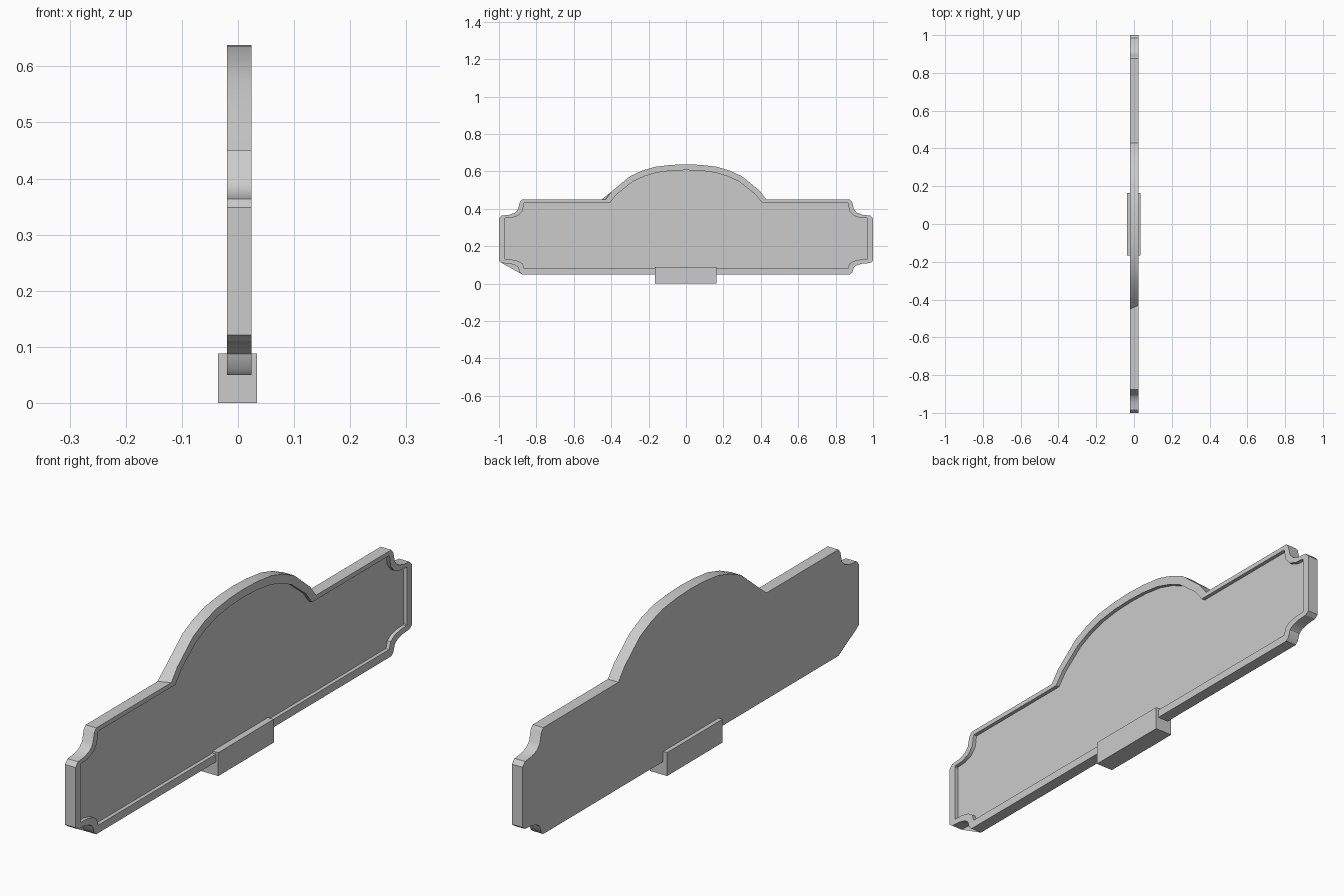
import bpy
import bmesh

if "Cube" in bpy.data.objects:
    bpy.data.objects.remove(bpy.data.objects["Cube"])

FRONT_X, PANEL_X, BACK_X = 0.024, 0.010, -0.020

# Right half of the top scalloped corner and of the arch, as (y, z)
outer_notch = [(1, .348), (.985, .364), (.945, .368), (.915, .379),
               (.898, .397), (.889, .435), (.877, .45)]
inner_notch = [(.97, .346), (.967, .35), (.93, .352), (.895, .365),
               (.873, .39), (.866, .43), (.864, .433)]
outer_arch = [(.43, .45), (.395, .495), (.30, .574), (.235, .604),
              (.165, .625), (.08, .635), (0, .638)]
inner_arch = [(.406, .433), (.37, .478), (.285, .545), (.225, .573),
              (.16, .593), (.08, .604), (0, .607)]


def outline(notch, arch, bottom, squash):
    """Closed loop: bottom corner, top corner, arch, then the mirrored half."""
    top = notch[-1][1]
    low = [(y, bottom + (top - z) * squash) for y, z in reversed(notch)]
    half = low + notch + arch
    return half + [(-y, z) for y, z in reversed(half[:-1])]


def finish(bm, name, smooth=False):
    bmesh.ops.recalc_face_normals(bm, faces=bm.faces)
    mesh = bpy.data.meshes.new(name)
    bm.to_mesh(mesh)
    bm.free()
    obj = bpy.data.objects.new(name, mesh)
    bpy.context.collection.objects.link(obj)
    if smooth:
        bpy.ops.object.select_all(action='DESELECT')
        obj.select_set(True)
        bpy.context.view_layer.objects.active = obj
        bpy.ops.object.shade_smooth_by_angle(angle=0.55)
    return obj


# Sign board: back, side wall, raised rim and recessed panel
outer = outline(outer_notch, outer_arch, .05, .70)
inner = outline(inner_notch, inner_arch, .08, .60)
back_outline = list(outer)
back_outline[26] = (-.45, .45)  # back of the arch foot flares slightly

bm = bmesh.new()
loops = [[bm.verts.new((x, y, z)) for y, z in pts] for x, pts in (
    (BACK_X, back_outline), (FRONT_X, outer), (FRONT_X, inner), (PANEL_X, inner))]
n = len(outer)
for a, b in zip(loops, loops[1:]):
    for i in range(n):
        j = (i + 1) % n
        bm.faces.new((a[i], a[j], b[j], b[i]))
bm.faces.new(loops[-1])
# The back sheet cuts straight across the lower corner at -y
bm.faces.new([v for i, v in enumerate(reversed(loops[0])) if not 36 <= n - 1 - i <= 39])
finish(bm, "sign_board", smooth=True)

# Foot block under the middle
bm = bmesh.new()
bmesh.ops.create_cube(bm, size=1)
bmesh.ops.scale(bm, vec=(.07, .33, .088), verts=bm.verts)
bmesh.ops.translate(bm, vec=(-.001, -.001, .044), verts=bm.verts)
finish(bm, "foot_block")
